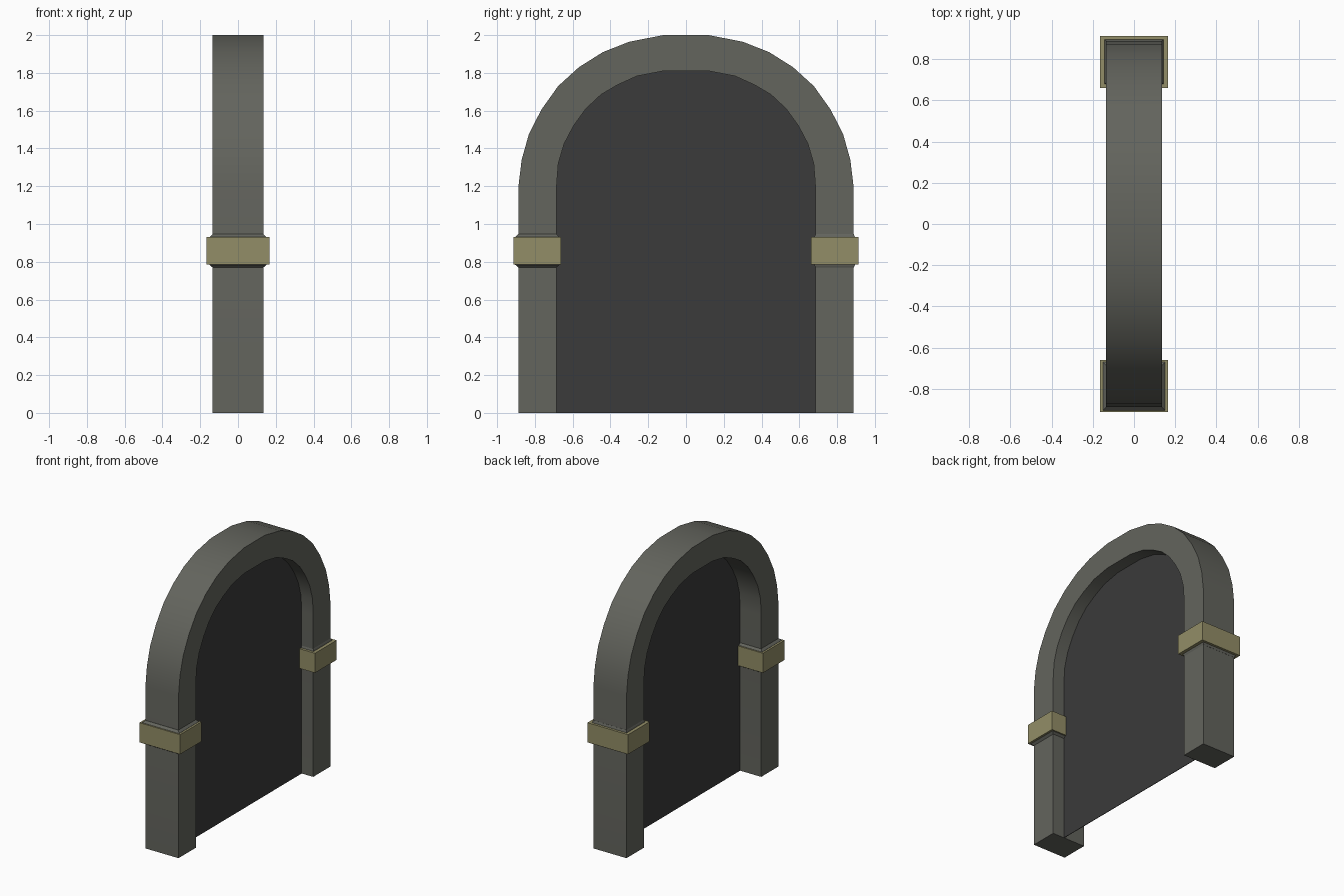
import bpy, bmesh, math

if "Cube" in bpy.data.objects:
    bpy.data.objects.remove(bpy.data.objects["Cube"], do_unlink=True)


def material(name, color):
    m = bpy.data.materials.new(name)
    m.use_nodes = True
    m.diffuse_color = (*color, 1)
    bsdf = next(n for n in m.node_tree.nodes if n.type == 'BSDF_PRINCIPLED')
    bsdf.inputs["Base Color"].default_value = (*color, 1)
    bsdf.inputs["Roughness"].default_value = 0.8
    return m


STONE = material("grey stone", (0.125, 0.128, 0.11))
DARK = material("dark panel", (0.043, 0.043, 0.043))
BRASS = material("dull brass", (0.29, 0.27, 0.135))


def finish(name, bm, mat):
    bmesh.ops.recalc_face_normals(bm, faces=bm.faces)
    mesh = bpy.data.meshes.new(name)
    bm.to_mesh(mesh)
    bm.free()
    mesh.materials.append(mat)
    obj = bpy.data.objects.new(name, mesh)
    bpy.context.collection.objects.link(obj)
    bpy.ops.object.select_all(action='DESELECT')
    obj.select_set(True)
    bpy.context.view_layer.objects.active = obj
    bpy.ops.object.shade_smooth_by_angle(angle=math.radians(30))
    return obj


def whole(half):
    """Mirror a half outline (foot to crown) into a full one."""
    return half + [(-y, z) for y, z in reversed(half)]


# Outlines in y, z
outer = whole([(.887, 0), (.887, 1.2), (.87, 1.34), (.832, 1.475), (.766, 1.605),
               (.677, 1.73), (.567, 1.83), (.44, 1.91), (.3, 1.965), (.12, 2)])
inner = whole([(.685, 0), (.685, 1.2), (.676, 1.32), (.645, 1.425), (.595, 1.52),
               (.53, 1.61), (.45, 1.685), (.365, 1.735), (.26, 1.783), (.12, 1.81)])

# Arch frame: a square section swept from foot to foot
HALF = 0.135
bm = bmesh.new()
rings = []
for (yo, zo), (yi, zi) in zip(outer, inner):
    section = [(HALF, yo, zo), (HALF, yi, zi), (-HALF, yi, zi), (-HALF, yo, zo)]
    rings.append([bm.verts.new(p) for p in section])
for a, b in zip(rings, rings[1:]):
    for i in range(4):
        j = (i + 1) % 4
        bm.faces.new((a[i], a[j], b[j], b[i]))
bm.faces.new(rings[0])
bm.faces.new(rings[-1])
finish("arch_frame", bm, STONE)

# Thin panel filling the opening, set towards one side
bm = bmesh.new()
face = bm.faces.new([bm.verts.new((0.037, y, z)) for y, z in inner])
out = bmesh.ops.extrude_face_region(bm, geom=[face])
for v in out["geom"]:
    if isinstance(v, bmesh.types.BMVert):
        v.co.x += 0.004
finish("door_panel", bm, DARK)


def stack(name, y, levels, mat):
    """Box stack around a pillar: levels are (half x, half y, z)."""
    bm = bmesh.new()
    loops = [[bm.verts.new((sx * hx, y + sy * hy, z))
              for sx, sy in ((1, 1), (-1, 1), (-1, -1), (1, -1))]
             for hx, hy, z in levels]
    for a, b in zip(loops, loops[1:]):
        for i in range(4):
            j = (i + 1) % 4
            bm.faces.new((a[i], a[j], b[j], b[i]))
    bm.faces.new(loops[0])
    bm.faces.new(loops[-1])
    finish(name, bm, mat)


# Bands and the small stone flares above and below them
for side, sign, flare in (("front", -1, 0.016), ("back", 1, 0.007)):
    y = sign * 0.787
    stack(side + "_band", y, [(.166, .126, .785), (.166, .126, .93)], BRASS)
    wide, tight = (HALF + flare, .101 + flare), (HALF, .101)
    stack(side + "_band_flare", y,
          [(*tight, .77), (*wide, .784), (*wide, .931), (*tight, .946)], STONE)
